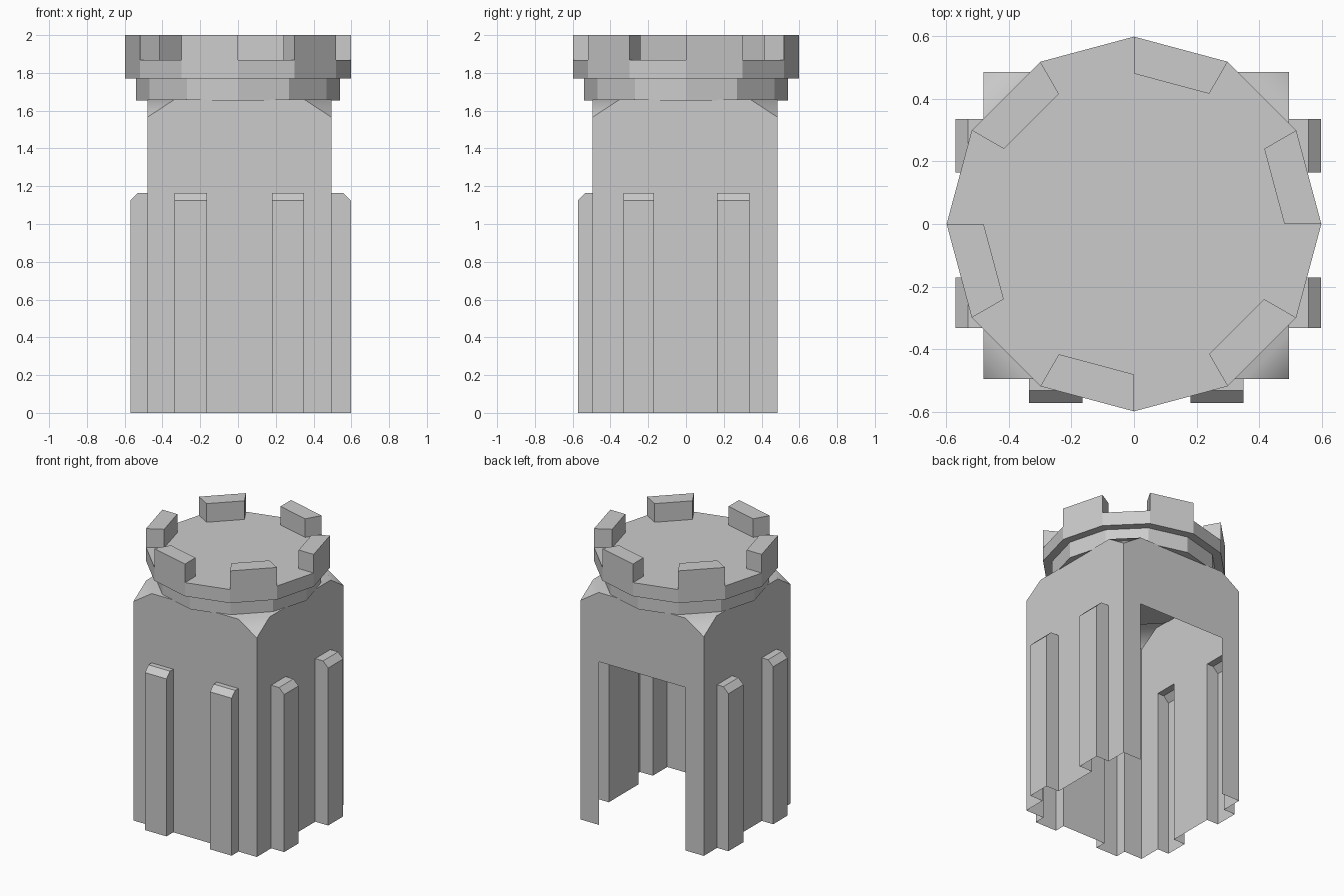
import bpy, bmesh
from math import cos, sin, pi
from mathutils import Vector

if "Cube" in bpy.data.objects:
    bpy.data.objects.remove(bpy.data.objects["Cube"])

X0, X1, Y0, Y1 = -0.48, 0.495, -0.495, 0.485   # body footprint
RIB_TOP, CUT_Z, TOP = 1.165, 1.565, 1.66       # rib top, corner cut start, body top
CUT, BEV = 0.145, 0.04


def finish(bm, name):
    bmesh.ops.remove_doubles(bm, verts=bm.verts[:], dist=1e-4)
    mesh = bpy.data.meshes.new(name)
    bm.to_mesh(mesh)
    bm.free()
    obj = bpy.data.objects.new(name, mesh)
    bpy.context.collection.objects.link(obj)
    return obj


def face(bm, pts, smooth=False):
    f = bm.faces.new([bm.verts.new(p) for p in pts])
    f.smooth = smooth


def wall(bm, origin, u_dir, length, slots, depth):
    """Thin wall with slots; each slot carries a hollow rib unless depth is 0."""
    o, u = Vector(origin), Vector(u_dir)
    out = u.cross(Vector((0, 0, 1)))

    def P(a, z, d=0.0):
        return o + u * a + out * d + Vector((0, 0, z))

    outline = [P(0, 0)]
    for a, b in slots:
        outline += [P(a, 0), P(a, RIB_TOP), P(b, RIB_TOP), P(b, 0)]
    outline += [P(length, 0), P(length, CUT_Z), P(length - CUT, TOP),
                P(CUT, TOP), P(0, CUT_Z)]
    face(bm, outline)
    if not depth:
        return
    for a, b in slots:
        prof = [(0, 0), (depth, 0), (depth, RIB_TOP - BEV),
                (depth - BEV, RIB_TOP), (0, RIB_TOP)]
        face(bm, [P(a, z, d) for d, z in reversed(prof)])
        face(bm, [P(b, z, d) for d, z in prof])
        for (d0, z0), (d1, z1) in zip(prof[1:], prof[2:]):
            face(bm, [P(a, z0, d0), P(b, z0, d0), P(b, z1, d1), P(a, z1, d1)])


# tower body: open-bottomed shell, ribs on three sides, doorway at the back
bm = bmesh.new()
W, D = X1 - X0, Y1 - Y0
ribs_x = [(0.145, 0.315), (0.66, 0.83)]
ribs_y = [(0.163, 0.325), (0.66, 0.83)]
ribs_y_left = [(D - b, D - a) for a, b in reversed(ribs_y)]
wall(bm, (X0, Y0, 0), (1, 0, 0), W, ribs_x, 0.077)
wall(bm, (X1, Y0, 0), (0, 1, 0), D, ribs_y, 0.102)
wall(bm, (X1, Y1, 0), (-1, 0, 0), W, [(0.145, 0.83)], 0)
wall(bm, (X0, Y1, 0), (0, -1, 0), D, ribs_y_left, 0.09)

# softly shaded top with cut corners
top = []
for x, y, dx, dy in ((X0, Y0, 1, 1), (X1, Y0, -1, 1), (X1, Y1, -1, -1), (X0, Y1, 1, -1)):
    ends = [(x, y + dy * CUT, TOP), (x + dx * CUT, y, TOP)]
    if dx * dy < 0:
        ends.reverse()
    top += ends
    face(bm, [(x, y, CUT_Z), ends[1], ends[0]], True)
face(bm, top, True)
bmesh.ops.remove_doubles(bm, verts=bm.verts[:], dist=1e-4)
for e in bm.edges:
    e.smooth = all(f.smooth for f in e.link_faces)
finish(bm, "tower_body")

# twelve-sided crown with six battlements raised from its rim
bm = bmesh.new()
profile = [(0.54, 1.655), (0.54, 1.77), (0.598, 1.77), (0.598, 1.867), (0.48, 1.867)]
rings = [[bm.verts.new((r * cos(i * pi / 6), r * sin(i * pi / 6), z)) for i in range(12)]
         for r, z in profile]
for lo, hi in zip(rings, rings[1:]):
    strip = [bm.faces.new((lo[i], lo[(i + 1) % 12], hi[(i + 1) % 12], hi[i]))
             for i in range(12)]
bm.faces.new(list(reversed(rings[0])))
bm.faces.new(rings[-1])
raised = bmesh.ops.extrude_face_region(bm, geom=strip[::2])["geom"]
bmesh.ops.translate(bm, vec=(0, 0, 0.133),
                    verts=[g for g in raised if isinstance(g, bmesh.types.BMVert)])
bmesh.ops.delete(bm, geom=[f for f in strip[::2] if f.is_valid], context='FACES_ONLY')
bmesh.ops.recalc_face_normals(bm, faces=bm.faces[:])
finish(bm, "battlement_crown")
